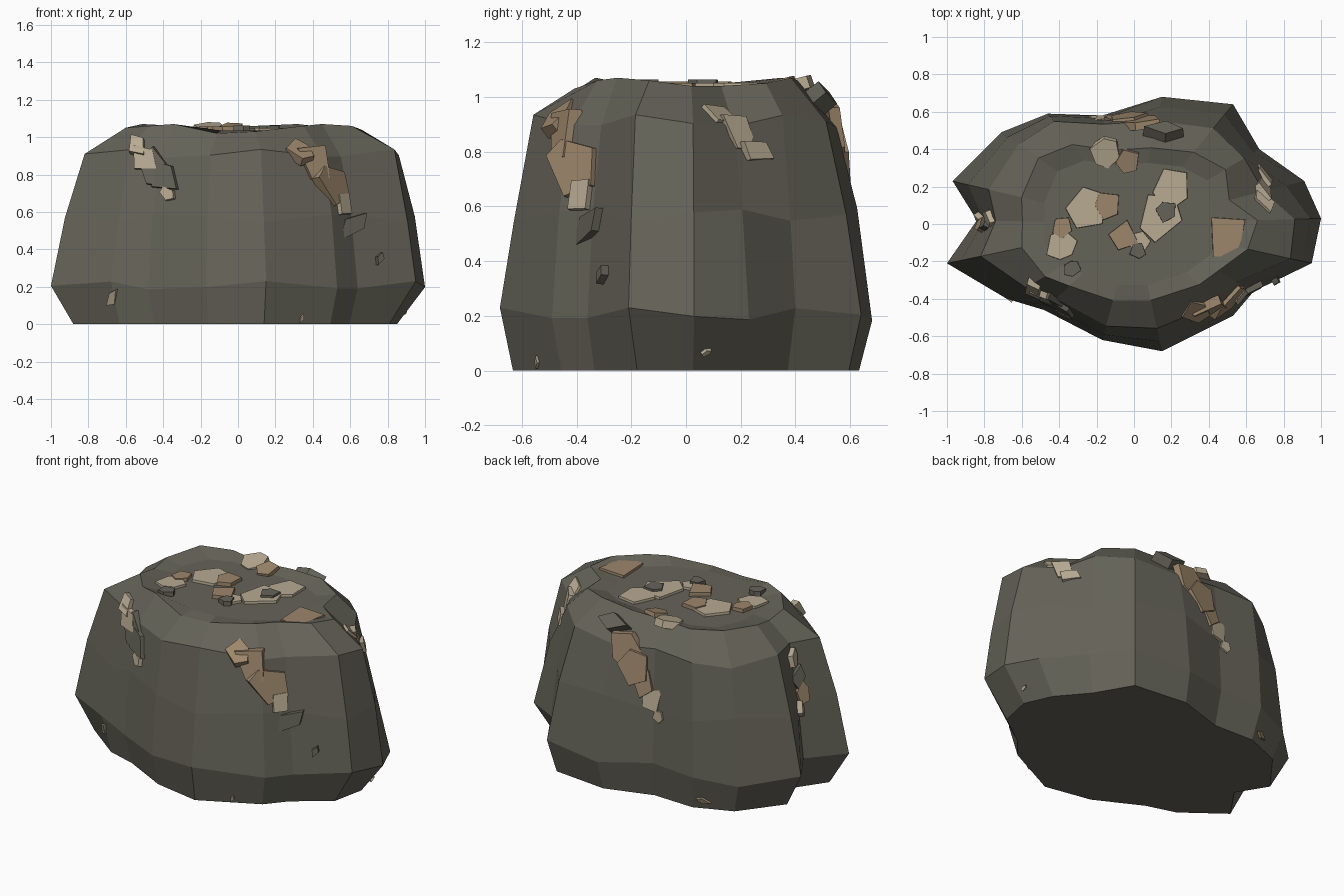
import bpy
import bmesh
import math
import random
from mathutils import Vector, Matrix
from mathutils.bvhtree import BVHTree

random.seed(7)
default_cube = bpy.data.objects.get("Cube")
if default_cube:
    bpy.data.objects.remove(default_cube, do_unlink=True)


def make_material(name, colour):
    material = bpy.data.materials.new(name)
    material.use_nodes = True
    rgba = (*colour, 1)
    material.diffuse_color = rgba
    material.node_tree.nodes["Principled BSDF"].inputs["Base Color"].default_value = rgba
    return material


rock_grey = make_material("rock grey", (.13, .125, .098))
pale_sand = make_material("pale sand", (.48, .405, .29))
warm_brown = make_material("warm brown", (.335, .24, .148))


def finish(name, bm, material):
    bmesh.ops.recalc_face_normals(bm, faces=bm.faces[:])
    mesh = bpy.data.meshes.new(name)
    bm.to_mesh(mesh)
    mesh.materials.append(material)
    thing = bpy.data.objects.new(name, mesh)
    bpy.context.collection.objects.link(thing)


# Boulder outline: x, y, shoulder scale, cap scale, cap height
OUTLINE = [
    (-1, -.21, .82, .6, 1.05), (-.68, -.4, .85, .7, 1.06),
    (-.48, -.46, .87, .72, 1.07), (-.17, -.62, .88, .66, 1.02),
    (.15, -.68, .82, .6, 1.03), (.53, -.49, .86, .66, 1.06),
    (.64, -.36, .86, .7, 1.07), (.95, -.21, .88, .64, 1.06),
    (1, .03, .86, .66, 1.04), (.91, .23, .76, .56, 1.04),
    (.67, .4, .88, .73, 1.05), (.53, .64, .8, .6, 1.07),
    (.15, .68, .81, .6, 1.06), (-.17, .58, .92, .68, 1.05),
    (-.46, .59, .93, .72, 1.06), (-.71, .49, .87, .72, 1.07),
    (-.97, .23, .8, .62, 1.05), (-.84, .02, .88, .71, 1.03),
]

# Boulder: foot, belly, waist, shoulder, rim and sunken cap rings lofted together
bm = bmesh.new()
rings = [[] for level in range(6)]
for i, (x, y, shoulder, cap, top) in enumerate(OUTLINE):
    wobble = .025 * math.sin(i * 2)
    foot = .85 if x > .8 else .88 if x < -.8 else .93
    levels = [(foot, 0), (1, .205 + wobble), ((1 + shoulder) / 2 + .015, .57 - wobble),
              (shoulder, .91 + wobble), (cap, top), (cap * .8, 1.035)]
    for ring, (scale, z) in zip(rings, levels):
        ring.append(bm.verts.new((x * scale, y * scale, z)))
count = len(OUTLINE)
for lower, upper in zip(rings, rings[1:]):
    for i in range(count):
        j = (i + 1) % count
        bm.faces.new((lower[i], lower[j], upper[j], upper[i]))
bm.faces.new(rings[0][::-1])
bm.faces.new(rings[-1])
finish("boulder", bm, rock_grey)
surface = BVHTree.FromBMesh(bm)
bm.free()


def chip(name, point, normal, radius, material, sides, stretch, turn, lift):
    """Irregular flat stone lying on the surface."""
    bm = bmesh.new()
    corners = []
    for i in range(sides):
        angle = math.tau * (i + random.uniform(-.2, .2)) / sides
        reach = radius * random.uniform(.85, 1.15)
        corners.append((reach * math.cos(angle) * stretch, reach * math.sin(angle)))
    low = [bm.verts.new((x, y, -.03)) for x, y in corners]
    high = [bm.verts.new((x * .95, y * .95, lift)) for x, y in corners]
    bm.faces.new(low[::-1])
    bm.faces.new(high)
    for i in range(sides):
        j = (i + 1) % sides
        bm.faces.new((low[i], low[j], high[j], high[i]))
    # Local y follows the slope so that stones can be turned along a streak
    up = Vector((0, 0, 1)) if abs(normal.z) < .9 else Vector((0, 1, 0))
    side = up.cross(normal).normalized()
    frame = Matrix((side, normal.cross(side), normal)).transposed().to_4x4()
    bm.transform(Matrix.Translation(point) @ frame @ Matrix.Rotation(turn, 4, "Z"))
    finish(name, bm, material)
    bm.free()


def scatter(name, axis, stones, stretch=1, turn=None, lift=.015, sides=(4, 5)):
    """Drop stones onto the boulder along an axis; each is u, v, radius, colour."""
    axis = Vector(axis)
    for i, (u, v, radius, material) in enumerate(stones):
        if axis.z:
            start = Vector((u, v, 3))
        elif axis.y:
            start = Vector((u, -3 * axis.y, v))
        else:
            start = Vector((-3 * axis.x, u, v))
        point, normal, face, distance = surface.ray_cast(start, axis)
        if normal.dot(axis) > 0:
            normal = -normal
        spin = random.uniform(0, math.tau) if turn is None else turn + random.uniform(-.3, .3)
        chip(f"{name}_{i + 1}", point, normal, radius, material,
             random.choice(sides), stretch, spin, lift)


DOWN, BACKWARD, FORWARD = (0, 0, -1), (0, 1, 0), (0, -1, 0)
FROM_LEFT, FROM_RIGHT = (-1, 0, 0), (1, 0, 0)

# Stones on the flat top
scatter("top_pale_stone", DOWN, [
    (.2, .2, .125, pale_sand), (.13, .03, .13, pale_sand), (-.24, .08, .125, pale_sand),
    (-.15, .38, .085, pale_sand), (-.39, -.12, .085, pale_sand), (.03, -.1, .06, pale_sand)],
    sides=(5, 6))
scatter("top_brown_stone", DOWN, [
    (-.03, .34, .075, warm_brown), (-.14, .1, .075, warm_brown),
    (-.05, -.06, .1, warm_brown), (-.38, -.02, .06, warm_brown)], lift=.022)
scatter("top_brown_slab", DOWN, [(.49, -.06, .14, warm_brown)], turn=.8, sides=(4,))
scatter("top_grey_stone", DOWN, [
    (.17, .07, .06, rock_grey), (-.33, -.24, .05, rock_grey), (.02, -.14, .05, rock_grey)],
    lift=.028, sides=(5, 6))

# Streaks of broken stone down the front
scatter("front_right_chip", BACKWARD, [
    (-.54, .95, .06, pale_sand), (-.5, .89, .075, pale_sand), (-.45, .83, .09, rock_grey),
    (-.39, .78, .08, rock_grey), (-.37, .7, .04, pale_sand)], stretch=1.3, turn=-.9, lift=.025)
scatter("front_left_chip", BACKWARD, [
    (.33, .92, .075, warm_brown), (.41, .86, .11, warm_brown), (.5, .75, .11, warm_brown)],
    stretch=1.2, turn=-.8, lift=.02)
scatter("front_left_pale_chip", BACKWARD, [(.56, .64, .07, pale_sand)], turn=-.8, lift=.025)
scatter("front_left_splinter", BACKWARD, [
    (.61, .53, .06, rock_grey), (.75, .35, .02, rock_grey)], stretch=1.9, turn=1, lift=.03)
scatter("front_foot_chip", BACKWARD, [
    (-.67, .14, .03, pale_sand), (.34, .03, .012, pale_sand)], stretch=2.3, turn=1, lift=.01)

# Streak on the left side
scatter("left_chip", FROM_LEFT, [
    (.12, .93, .06, pale_sand), (.19, .87, .075, pale_sand), (.26, .8, .06, pale_sand)],
    stretch=1.4, turn=-.9)
scatter("left_foot_chip", FROM_LEFT, [(.07, .07, .012, pale_sand)], stretch=2, turn=.4)

# Streak down the back
scatter("back_slab", FORWARD, [(.15, .98, .06, rock_grey)], stretch=2, turn=.2, lift=.06)
scatter("back_chip", FORWARD, [
    (.04, .89, .11, warm_brown), (-.03, .8, .12, warm_brown), (-.1, .71, .08, warm_brown),
    (-.16, .61, .085, pale_sand), (-.21, .53, .04, pale_sand)],
    stretch=1.1, turn=.9, lift=.012)
scatter("back_foot_chip", FORWARD, [(-.5, .06, .02, warm_brown)], stretch=2, turn=0)

# Splinters wedged in the cleft on the right side
scatter("cleft_chip", FROM_RIGHT, [
    (.04, .84, .05, pale_sand), (.01, .72, .05, rock_grey),
    (-.01, .62, .05, warm_brown), (.03, .53, .04, pale_sand)],
    stretch=1.4, turn=1.5, lift=.03)
